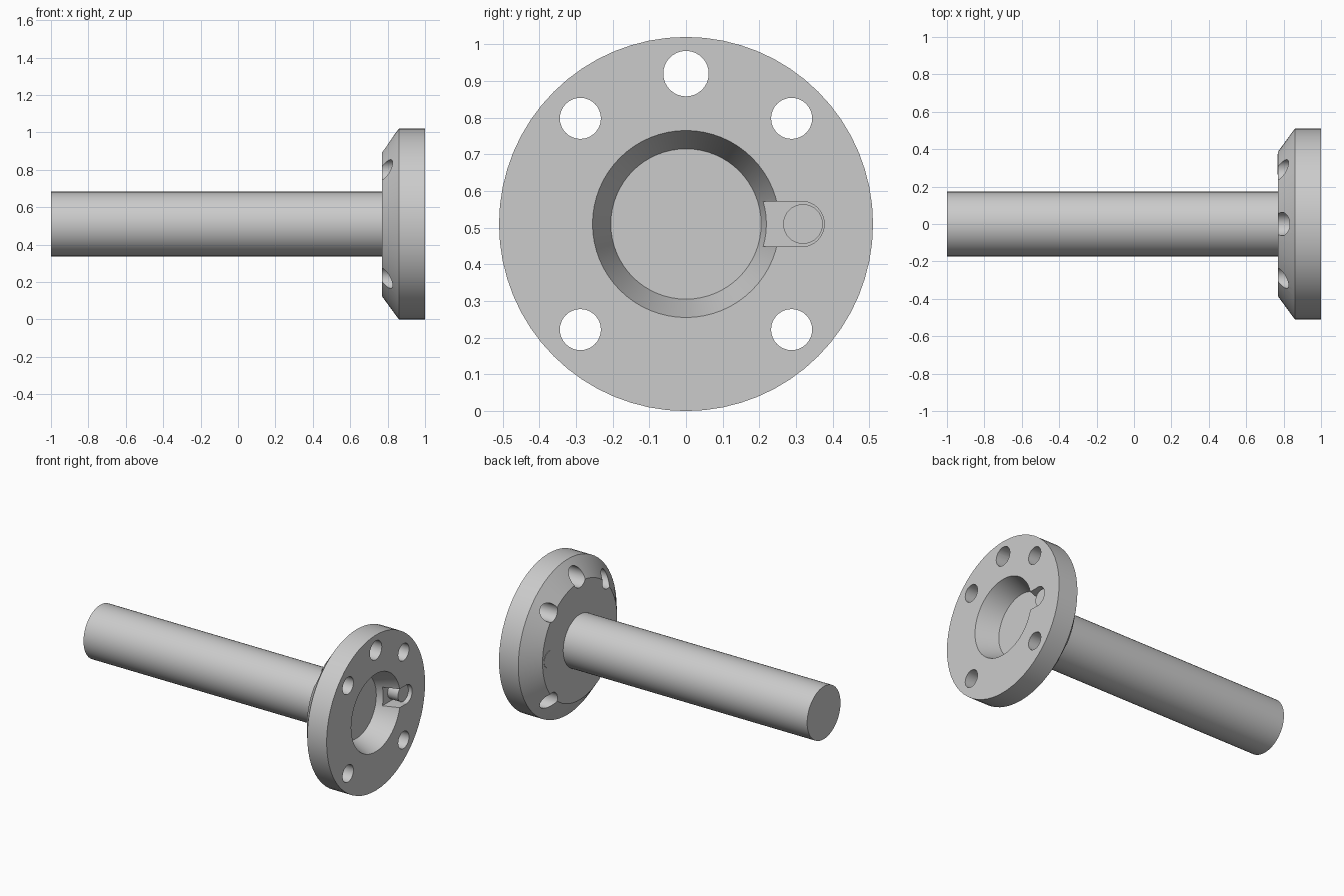
import bpy, bmesh, math

if "Cube" in bpy.data.objects:
    bpy.data.objects.remove(bpy.data.objects["Cube"])

CZ = 0.51  # height of the shaft axis


def lathe(name, profile, y=0.0, z=CZ, sides=64):
    """Closed solid of revolution about an x-parallel axis; profile = (x, radius)."""
    bm = bmesh.new()
    rings = []
    for x, r in profile:
        rings.append([bm.verts.new((x, y + r * math.sin(2 * math.pi * i / sides),
                                    z + r * math.cos(2 * math.pi * i / sides)))
                      for i in range(sides)])
    for a, b in zip(rings, rings[1:]):
        for i in range(sides):
            j = (i + 1) % sides
            bm.faces.new((a[i], a[j], b[j], b[i]))
    bm.faces.new(rings[0])
    bm.faces.new(rings[-1])
    bmesh.ops.recalc_face_normals(bm, faces=bm.faces)
    me = bpy.data.meshes.new(name)
    bm.to_mesh(me)
    bm.free()
    ob = bpy.data.objects.new(name, me)
    bpy.context.collection.objects.link(ob)
    return ob


def activate(ob):
    bpy.ops.object.select_all(action='DESELECT')
    ob.select_set(True)
    bpy.context.view_layer.objects.active = ob


def cut(target, cutter):
    cutter.hide_render = True
    activate(target)
    m = target.modifiers.new("cut", 'BOOLEAN')
    m.operation = 'DIFFERENCE'
    m.solver = 'EXACT'
    m.object = cutter
    bpy.ops.object.modifier_apply(modifier=m.name)
    bpy.data.objects.remove(cutter, do_unlink=True)


# Flange with chamfered back edge and a tapered blind bore in its face
flange = lathe("flange", [(0.77, 0.387), (0.86, 0.51), (1.0, 0.51),
                          (1.0, 0.255), (0.86, 0.205)])

# Bolt holes: four corners and a larger one at the top
holes = [(sy * 0.288, CZ + sz * 0.288, 0.056) for sy in (-1, 1) for sz in (-1, 1)]
holes.append((0.0, 0.92, 0.062))
for y, z, r in holes:
    cut(flange, lathe("hole_cutter", [(0.7, r), (1.1, r)], y, z, 32))

# Round-ended keyway opening into the bore
cut(flange, lathe("keyway_end_cutter", [(0.9, 0.062), (1.1, 0.062)], 0.315, CZ, 32))
bpy.ops.mesh.primitive_cube_add(size=1, location=(1.0, 0.26, CZ))
slot = bpy.context.object
slot.name = "keyway_cutter"
slot.scale = (0.2, 0.11, 0.122)
cut(flange, slot)

# Locating pin seated in the keyway
pin = lathe("locating_pin", [(0.768, 0.054), (0.975, 0.054)], 0.319, CZ, 32)

# Long solid shaft
shaft = lathe("shaft", [(-1.0, 0.173), (0.79, 0.173)], sides=48)

for ob in (flange, pin, shaft):
    activate(ob)
    bpy.ops.object.shade_smooth_by_angle(angle=math.radians(30))
